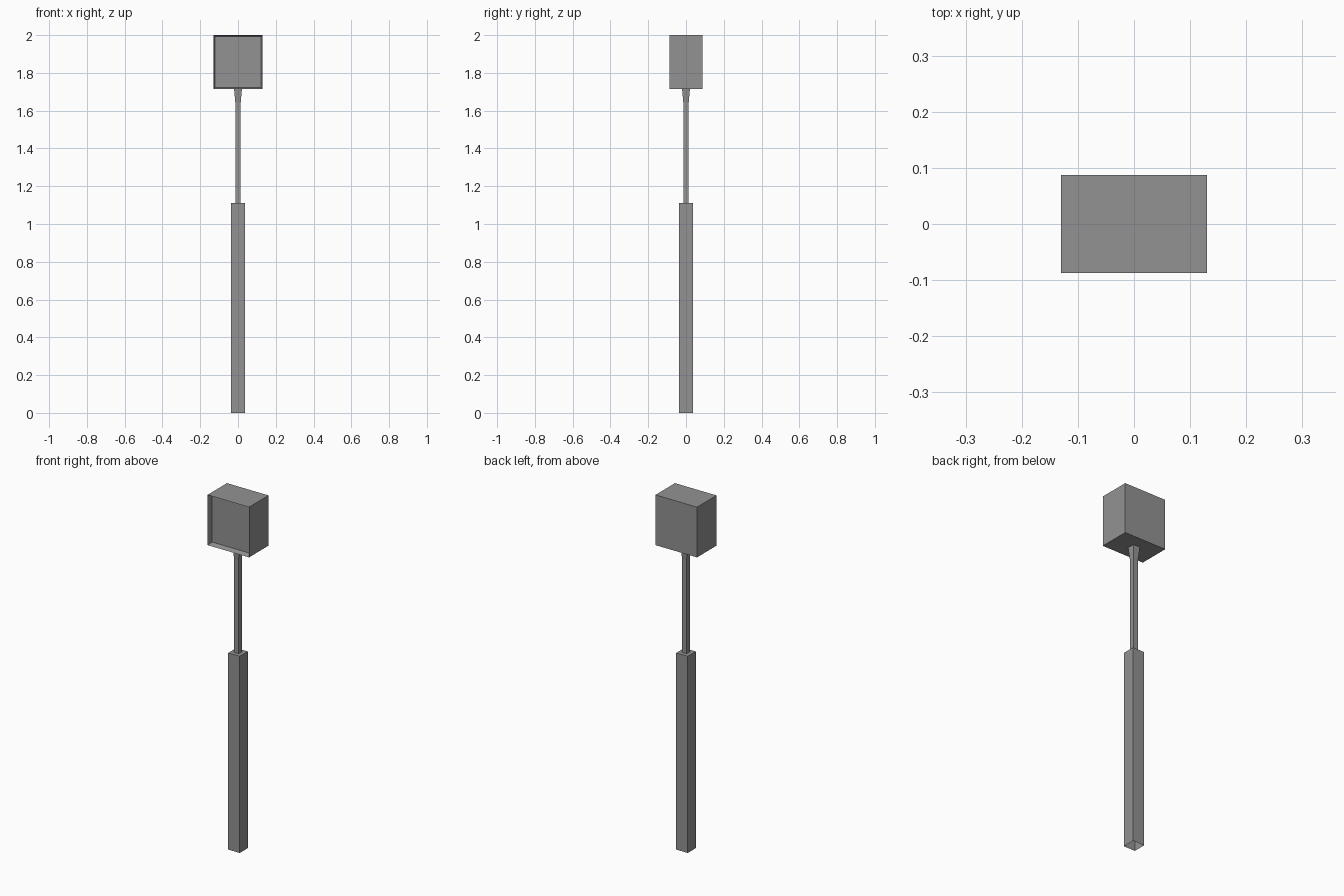
import bpy
import bmesh

cube = bpy.data.objects.get("Cube")
if cube:
    bpy.data.objects.remove(cube, do_unlink=True)

# One plain grey for the whole lamp
grey = bpy.data.materials.new("grey_metal")
grey.use_nodes = True
colour = (0.29, 0.29, 0.29, 1)
grey.diffuse_color = colour
grey.node_tree.nodes["Principled BSDF"].inputs["Base Color"].default_value = colour


def finish(name, bm):
    mesh = bpy.data.meshes.new(name)
    bm.to_mesh(mesh)
    bm.free()
    mesh.materials.append(grey)
    obj = bpy.data.objects.new(name, mesh)
    bpy.context.collection.objects.link(obj)
    return obj


def square_loft(name, sections, cap_top=False):
    """Stack square rings of (half width, height) into an open tube."""
    bm = bmesh.new()
    corners = ((-1, -1), (1, -1), (1, 1), (-1, 1))
    rings = [[bm.verts.new((x * h, y * h, z)) for x, y in corners]
             for h, z in sections]
    for low, high in zip(rings, rings[1:]):
        for i in range(4):
            j = (i + 1) % 4
            bm.faces.new((low[i], low[j], high[j], high[i]))
    if cap_top:
        bm.faces.new(rings[-1])
    return finish(name, bm)


# Thick lower post, open underneath
square_loft("lower_post", [(0.036, 0), (0.036, 1.112)], cap_top=True)

# Thin pole that flares out below the head
square_loft("upper_pole", [(0.014, 1.112), (0.014, 1.64), (0.021, 1.716)])

# Box head with a recessed front panel
bm = bmesh.new()
bmesh.ops.create_cube(bm, size=1)
for v in bm.verts:
    v.co.x *= 0.26
    v.co.y *= 0.174
    v.co.z = 1.858 + v.co.z * 0.284
front = min(bm.faces, key=lambda f: f.calc_center_median().y)
bmesh.ops.inset_individual(bm, faces=[front], thickness=0.011)
bmesh.ops.translate(bm, verts=front.verts, vec=(0, 0.03, 0))
finish("lamp_head", bm)
